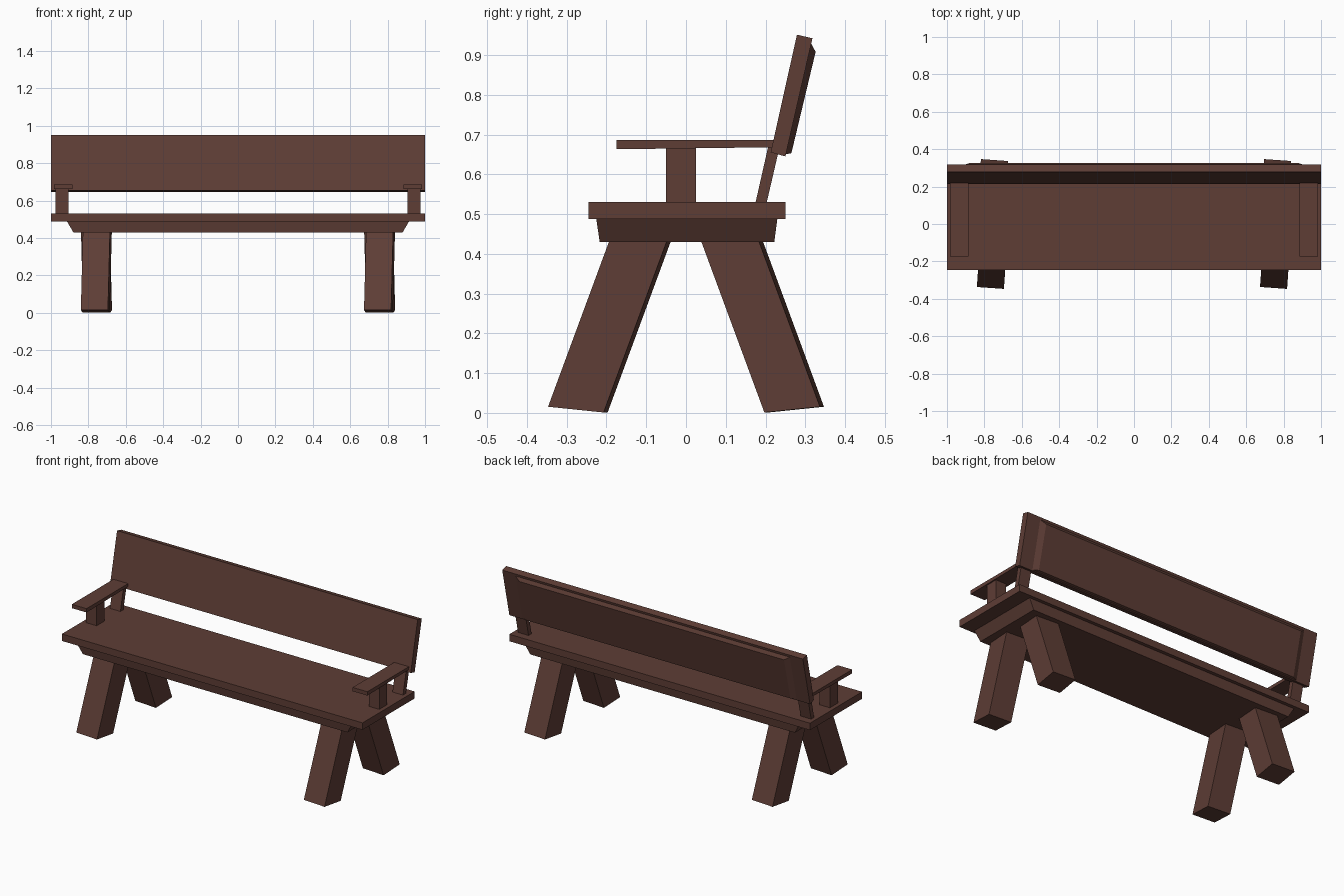
import bpy
from mathutils import Matrix, Vector

if "Cube" in bpy.data.objects:
    bpy.data.objects.remove(bpy.data.objects["Cube"])

brown = bpy.data.materials.new("dark brown wood")
brown.diffuse_color = (0.112, 0.047, 0.036, 1)
brown.use_nodes = True
brown.node_tree.nodes["Principled BSDF"].inputs["Base Color"].default_value = brown.diffuse_color


def loft(name, ring_a, ring_b):
    """Closed solid between two matching rings of points."""
    n = len(ring_a)
    faces = [list(range(n))[::-1], list(range(n, 2 * n))]
    faces += [[i, (i + 1) % n, n + (i + 1) % n, n + i] for i in range(n)]
    mesh = bpy.data.meshes.new(name)
    mesh.from_pydata([tuple(p) for p in ring_a + ring_b], [], faces)
    mesh.materials.append(brown)
    obj = bpy.data.objects.new(name, mesh)
    bpy.context.collection.objects.link(obj)
    # consistent outward normals
    import bmesh
    bm = bmesh.new()
    bm.from_mesh(mesh)
    bmesh.ops.recalc_face_normals(bm, faces=bm.faces)
    bm.to_mesh(mesh)
    bm.free()
    return obj


def rect(x0, x1, y0, y1, z):
    return [(x0, y0, z), (x1, y0, z), (x1, y1, z), (x0, y1, z)]


def extrude_x(name, profile, x0, x1):
    """Side profile of (y, z) points extruded along x."""
    return loft(name, [(x0, y, z) for y, z in profile], [(x1, y, z) for y, z in profile])


# seat plank and the tapered apron below it
loft("seat", rect(-1, 1, -0.245, 0.25, 0.488), rect(-1, 1, -0.245, 0.25, 0.53))
loft("seat_apron", rect(-0.88, 0.88, -0.217, 0.222, 0.43),
     rect(-0.915, 0.915, -0.226, 0.23, 0.49))

# leaning backrest board
extrude_x("backrest", [(0.213, 0.655), (0.25, 0.645), (0.318, 0.942), (0.279, 0.951)], -1, 1)

# tapered panel on the rear of the backrest
def panel_ring(hx, low, high):
    return [(-hx, *low), (hx, *low), (hx, *high), (-hx, *high)]

loft("backrest_rear_panel", panel_ring(0.915, (0.250, 0.650), (0.314, 0.930)),
     panel_ring(0.88, (0.265, 0.653), (0.326, 0.908)))

# armrests with a front post and a slanted rear post
for side, s in (("left", -1), ("right", 1)):
    extrude_x(side + "_armrest",
              [(-0.175, 0.663), (0.222, 0.668), (0.222, 0.686), (-0.175, 0.686)],
              s * 0.885, s * 0.983)
    loft(side + "_arm_post", rect(s * 0.905, s * 0.975, -0.05, 0.025, 0.525),
         rect(s * 0.905, s * 0.975, -0.05, 0.025, 0.667))
    extrude_x(side + "_back_post",
              [(0.174, 0.525), (0.202, 0.525), (0.238, 0.68), (0.209, 0.68)],
              s * 0.905, s * 0.975)

# splayed, slightly twisted legs; rear pair is the front pair turned half a circle
def leg(name, cx, turn):
    hx, hy = 0.0725, 0.070
    base = [(-hx, -hy, 0.0155), (hx, -hy, 0.0155), (hx, hy, 0.001), (-hx, hy, 0.001)]
    top = [(x, y + 0.37 * (0.44 - z), 0.44) for x, y, z in base]
    place = (Matrix.Rotation(turn, 4, 'Z') @ Matrix.Translation((cx, -0.272, 0))
             @ Matrix.Rotation(-0.07, 4, 'Z'))
    loft(name, [place @ Vector(p) for p in base], [place @ Vector(p) for p in top])

for end, turn in (("front", 0), ("rear", 3.14159265)):
    leg(end + "_leg_a", 0.751, turn)
    leg(end + "_leg_b", -0.763, turn)
